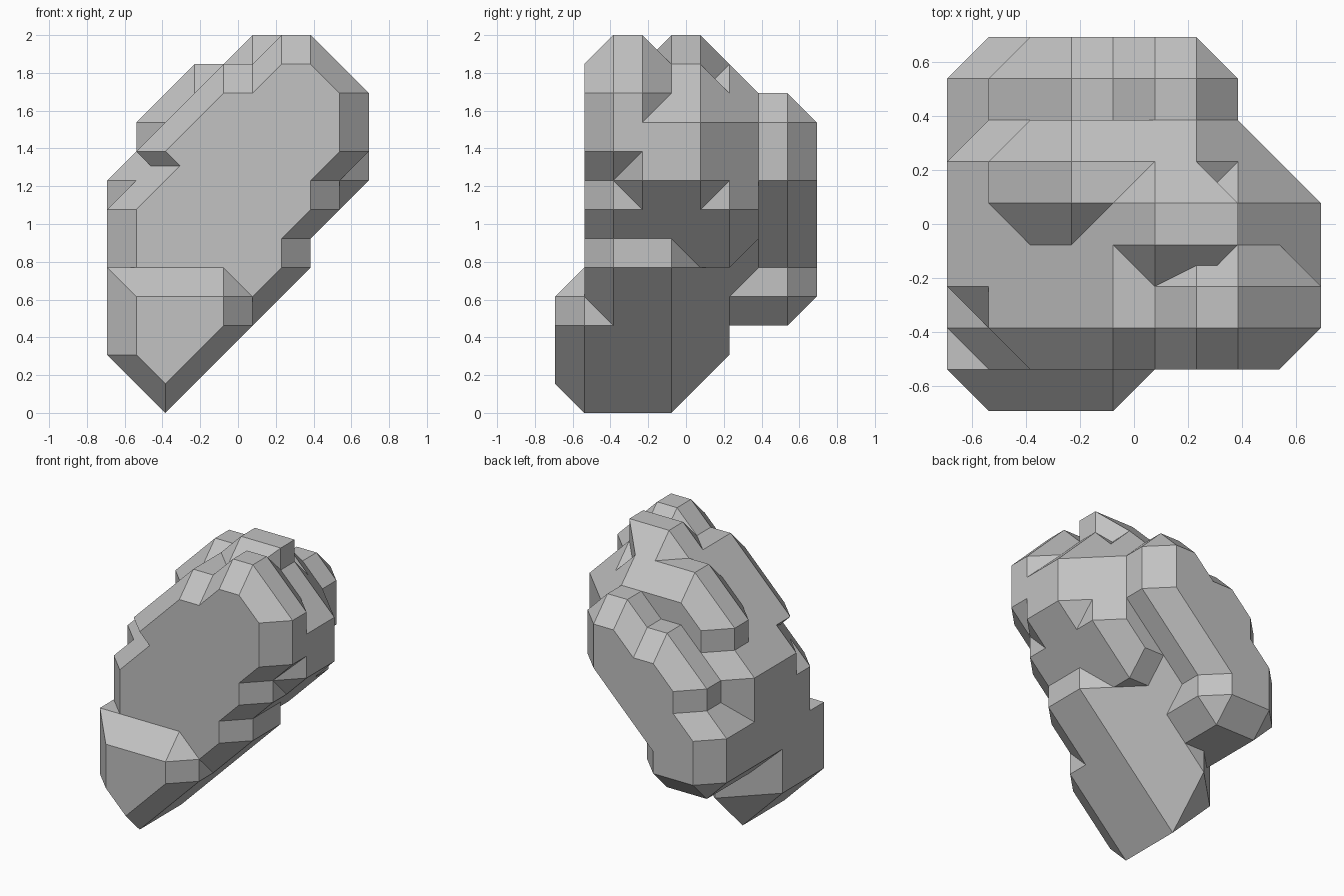
import bpy, bmesh
from itertools import combinations
from mathutils import Vector

cube = bpy.data.objects.get("Cube")
if cube:
    bpy.data.objects.remove(cube, do_unlink=True)

UNIT = 2 / 13
grey = bpy.data.materials.new("stone_grey")
grey.use_nodes = True
colour = (0.54, 0.54, 0.54, 1)
grey.diffuse_color = colour
grey.node_tree.nodes["Principled BSDF"].inputs["Base Color"].default_value = colour


def octagon(x, z, total, diff, inset):
    """Corners of the area limited in x, z, x+z and x-z, moved inward by inset."""
    planes = []
    for (a, b), (low, high) in (((1, 0), x), ((0, 1), z), ((1, 1), total), ((1, -1), diff)):
        planes.append((a, b, high - inset))
        planes.append((-a, -b, -low - inset))
    corners = set()
    for (a, b, c), (d, e, f) in combinations(planes, 2):
        det = a * e - b * d
        if det:
            px, pz = (c * e - b * f) / det, (a * f - c * d) / det
            if all(p * px + q * pz <= r + 1e-6 for p, q, r in planes):
                corners.add((round(px, 3), round(pz, 3)))
    return corners


def lump(name, x, z, total, diff, y, front=1, back=1):
    """Faceted convex boulder with bevelled front and back ends."""
    rings = [(y[0], front), (y[0] + front, 0), (y[1] - back, 0), (y[1], back)]
    points = {(px, py, pz) for py, inset in rings
              for px, pz in octagon(x, z, total, diff, inset)}
    bm = bmesh.new()
    for px, py, pz in points:
        bm.verts.new(Vector((px - 4.5, py - 4.5, pz)) * UNIT)
    hull = bmesh.ops.convex_hull(bm, input=bm.verts)
    loose = {g for g in hull["geom_interior"] + hull["geom_unused"]
             if isinstance(g, bmesh.types.BMVert)}
    bmesh.ops.delete(bm, geom=list(loose), context="VERTS")
    bmesh.ops.dissolve_limit(bm, angle_limit=0.01, verts=bm.verts, edges=bm.edges)
    bmesh.ops.recalc_face_normals(bm, faces=bm.faces)
    mesh = bpy.data.meshes.new(name)
    bm.to_mesh(mesh)
    bm.free()
    mesh.materials.append(grey)
    obj = bpy.data.objects.new(name, mesh)
    bpy.context.collection.objects.link(obj)


# Lower part of the rock
lump("foot", x=(0, 5), z=(0, 5), total=(2, 9), diff=(-5, 2), y=(0, 6), back=2)
lump("lower_body", x=(0, 7), z=(0, 11), total=(2, 17), diff=(-7, 2), y=(1, 6), back=2)
lump("side_wall", x=(0, 7), z=(3, 11), total=(4, 17), diff=(-8, 0), y=(2, 7))

# Upper part of the rock
lump("upper_front", x=(1, 9), z=(5, 13), total=(10, 20), diff=(-7, 0), y=(1, 4))
lump("front_shoulder", x=(1, 8), z=(5, 12), total=(10, 19), diff=(-8, 1), y=(1, 6))
lump("upper_side", x=(1, 9), z=(5, 12), total=(10, 19), diff=(-8, 1), y=(2, 7), back=2)
lump("crown", x=(1, 7), z=(5, 13), total=(10, 20), diff=(-8, 1), y=(3, 7), back=2)
lump("shoulder_ridge", x=(1, 8), z=(5, 12), total=(10, 18), diff=(-9, 1), y=(4, 7))

# Rear bulge
lump("rear_bulge", x=(0, 7), z=(3, 11), total=(4, 17), diff=(-6, -1), y=(4, 9), front=0)
lump("rear_ridge", x=(1, 7), z=(4, 10), total=(6, 17), diff=(-7, -1), y=(4, 9), front=0)
lump("rear_foot", x=(0, 4), z=(3, 7), total=(4, 10), diff=(-6, 0), y=(5, 9))
